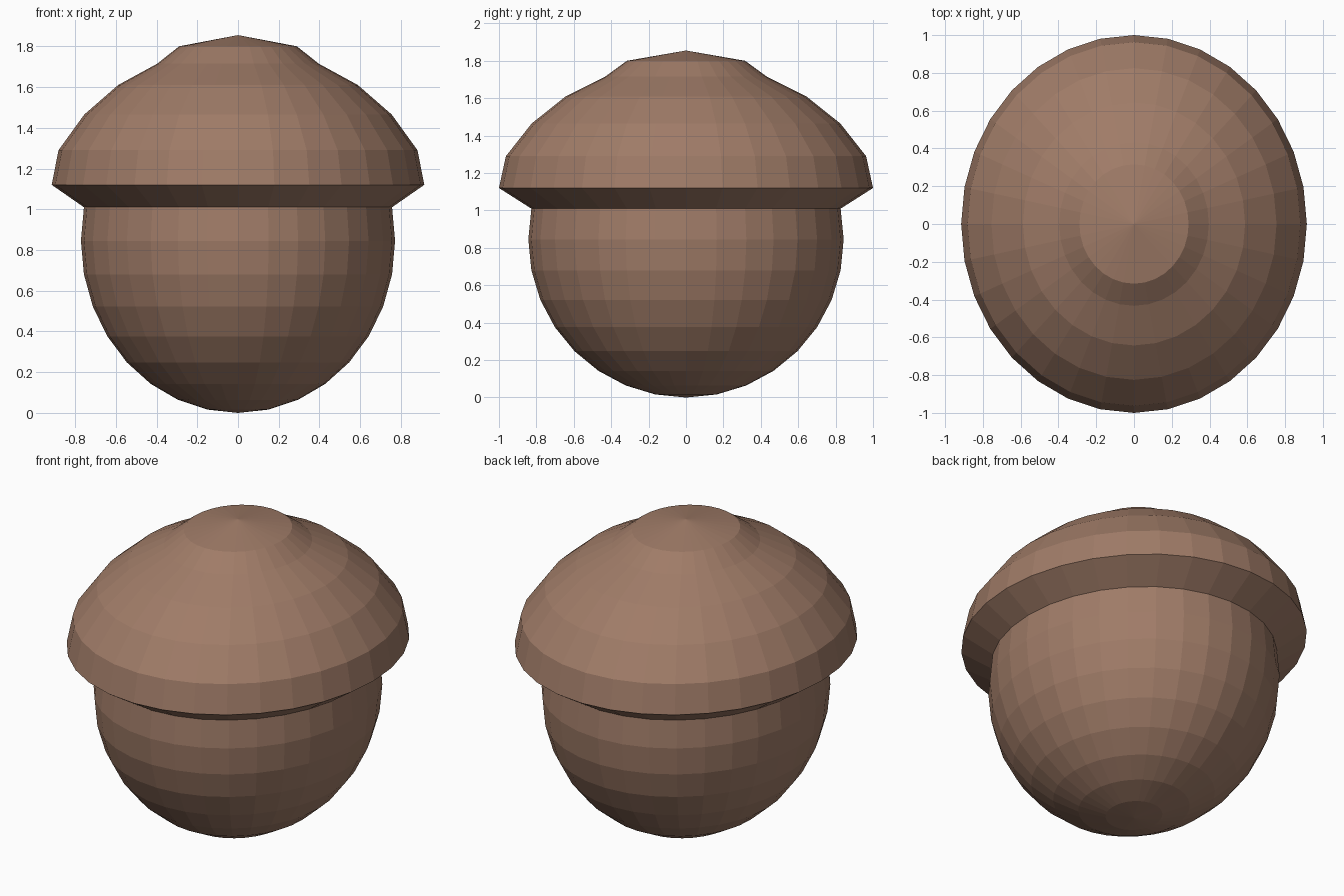
import bpy, bmesh, math

if "Cube" in bpy.data.objects:
    bpy.data.objects.remove(bpy.data.objects["Cube"])

SEG = 32
X_SQUASH = 0.915   # plan is a slightly narrowed ellipse

# Rounded nut: lower part of a sphere, up to just above its equator
R_NUT, H_NUT = 0.843, 0.845
profile = [(R_NUT * math.sin(math.radians(a * 11.25)),
            H_NUT * (1 - math.cos(math.radians(a * 11.25)))) for a in range(1, 10)]
# Flared cap with rim and small raised crown
profile += [(1.0, 1.12), (0.963, 1.29), (0.825, 1.465),
            (0.643, 1.61), (0.433, 1.715), (0.316, 1.80)]
TOP = 1.855

bm = bmesh.new()
rings = []
for r, z in profile:
    rings.append([bm.verts.new((r * X_SQUASH * math.cos(2 * math.pi * i / SEG),
                                r * math.sin(2 * math.pi * i / SEG), z))
                  for i in range(SEG)])
bottom = bm.verts.new((0, 0, 0))
top = bm.verts.new((0, 0, TOP))
for i in range(SEG):
    j = (i + 1) % SEG
    bm.faces.new((bottom, rings[0][j], rings[0][i]))
    for lo, hi in zip(rings, rings[1:]):
        bm.faces.new((lo[i], lo[j], hi[j], hi[i]))
    bm.faces.new((rings[-1][i], rings[-1][j], top))
bmesh.ops.recalc_face_normals(bm, faces=bm.faces[:])

mesh = bpy.data.meshes.new("acorn")
bm.to_mesh(mesh)
bm.free()
acorn = bpy.data.objects.new("acorn", mesh)
bpy.context.collection.objects.link(acorn)

# Single brown colour, flat faces
brown = bpy.data.materials.new("warm brown")
brown.diffuse_color = (0.35, 0.2, 0.137, 1)
brown.use_nodes = True
brown.node_tree.nodes["Principled BSDF"].inputs["Base Color"].default_value = brown.diffuse_color
mesh.materials.append(brown)
